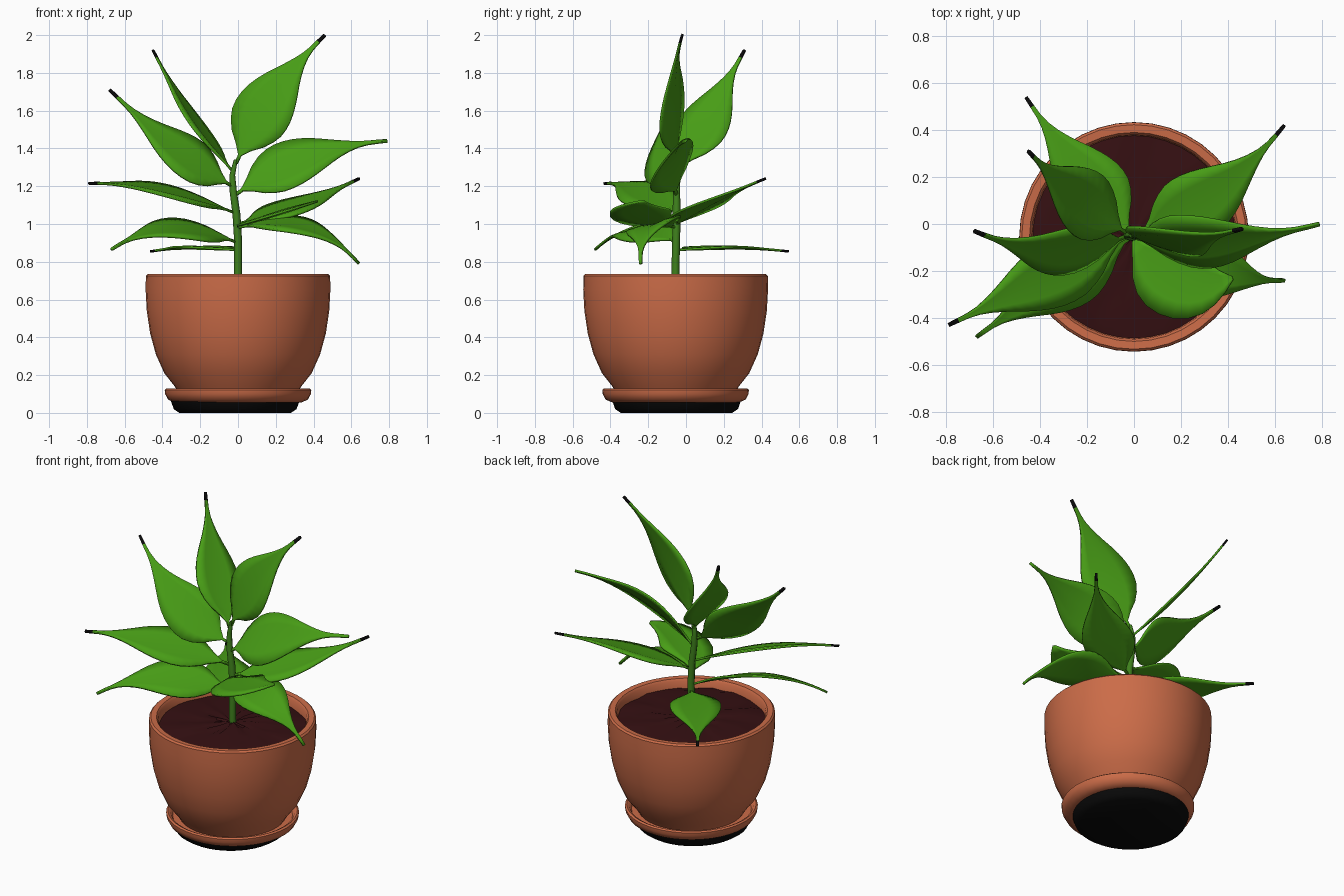
import bpy, bmesh, math, random
from mathutils import Vector

random.seed(4)
if "Cube" in bpy.data.objects:
    bpy.data.objects.remove(bpy.data.objects["Cube"], do_unlink=True)


def material(name, colour):
    m = bpy.data.materials.new(name)
    m.use_nodes = True
    m.diffuse_color = (*colour, 1)
    bsdf = m.node_tree.nodes["Principled BSDF"]
    bsdf.inputs["Base Color"].default_value = (*colour, 1)
    bsdf.inputs["Roughness"].default_value = 0.8
    return m


TERRACOTTA = material("terracotta", (0.60, 0.15, 0.065))
SOIL = material("dark soil", (0.035, 0.005, 0.006))
BLACK = material("black", (0.003, 0.003, 0.003))
GREEN = material("leaf green", (0.065, 0.34, 0.008))
STEM = material("stem green", (0.05, 0.22, 0.012))


def finish(name, bm, mats, angle=40):
    bmesh.ops.recalc_face_normals(bm, faces=bm.faces)
    mesh = bpy.data.meshes.new(name)
    bm.to_mesh(mesh)
    bm.free()
    obj = bpy.data.objects.new(name, mesh)
    bpy.context.collection.objects.link(obj)
    for m in mats:
        mesh.materials.append(m)
    bpy.ops.object.select_all(action="DESELECT")
    obj.select_set(True)
    bpy.context.view_layer.objects.active = obj
    bpy.ops.object.shade_smooth_by_angle(angle=math.radians(angle))
    return obj


def lathe(name, profile, mat, centre, noise=0.0, steps=40):
    """Spin (radius, height) points round a vertical axis."""
    bm = bmesh.new()
    rings = []
    for r, z in profile:
        ring = []
        for i in range(steps):
            a = math.tau * i / steps
            dz = random.uniform(-noise, noise)
            ring.append(bm.verts.new((centre[0] + r * math.cos(a),
                                      centre[1] + r * math.sin(a), z + dz)))
        rings.append(ring)
    for lo, hi in zip(rings, rings[1:]):
        for i in range(steps):
            j = (i + 1) % steps
            bm.faces.new((lo[i], lo[j], hi[j], hi[i]))
    bmesh.ops.remove_doubles(bm, verts=bm.verts, dist=0.0005)
    return finish(name, bm, [mat])


# Pot, soil, saucer and its dark foot
AXIS = (0, -0.055)
lathe("pot", [(0, 0.10), (0.31, 0.10), (0.335, 0.14), (0.39, 0.21), (0.435, 0.31),
              (0.465, 0.42), (0.483, 0.54), (0.489, 0.65), (0.488, 0.725),
              (0.478, 0.735), (0.445, 0.733), (0.435, 0.72), (0.43, 0.66), (0, 0.655)],
      TERRACOTTA, AXIS)
lathe("soil", [(0.434, 0.675), (0.37, 0.685), (0.29, 0.69), (0.2, 0.695), (0.1, 0.7), (0, 0.7)],
      SOIL, AXIS, noise=0.008)
lathe("saucer", [(0, 0.055), (0.335, 0.055), (0.37, 0.07), (0.386, 0.1), (0.388, 0.122),
                 (0.378, 0.13), (0.362, 0.122), (0.35, 0.1), (0, 0.1)], TERRACOTTA, AXIS)
lathe("saucer_foot", [(0, 0), (0.295, 0.0), (0.325, 0.02), (0.34, 0.062), (0, 0.062)],
      BLACK, (-0.015, -0.05))


def tube(name, points, mat):
    """Tapered tube along points given as (x, y, z, radius)."""
    curve = bpy.data.curves.new(name, "CURVE")
    curve.dimensions = "3D"
    curve.bevel_depth = 1
    curve.bevel_resolution = 2
    curve.use_fill_caps = True
    spline = curve.splines.new("POLY")
    spline.points.add(len(points) - 1)
    for p, (x, y, z, r) in zip(spline.points, points):
        p.co = (x, y, z, 1)
        p.radius = r
    spline.use_smooth = True
    curve.materials.append(mat)
    obj = bpy.data.objects.new(name, curve)
    bpy.context.collection.objects.link(obj)


# Main stem
tube("stem", [(0, -0.055, 0.67, 0.022), (0, -0.055, 0.8, 0.021), (0, -0.052, 0.92, 0.021),
              (-0.008, -0.05, 1.05, 0.021), (-0.025, -0.05, 1.17, 0.019),
              (-0.03, -0.045, 1.26, 0.015), (-0.012, -0.048, 1.34, 0.01)], STEM)

# Blade width from stalk to drip tip, as a share of the half width
POINTED = [0.05, 0.05, 0.3, 0.62, 0.83, 0.96, 1, 0.98, 0.91, 0.8,
           0.66, 0.5, 0.35, 0.22, 0.12, 0.07, 0.06, 0.05]
ROUNDED = [0.05, 0.3, 0.62, 0.85, 0.97, 1, 0.98, 0.9, 0.76, 0.55, 0.3, 0.05]
ACROSS = (-1, -0.55, 0, 0.55, 1)


def leaf(name, base, mid, tip, half, facing, black_tip=True, shape=POINTED):
    base, mid, tip = Vector(base), Vector(mid), Vector(tip)
    ctrl = 2 * mid - (base + tip) / 2
    bm = bmesh.new()
    rows = []
    last = len(shape) - 1
    for k, share in enumerate(shape):
        t = k / last
        p = base * (1 - t) ** 2 + ctrl * 2 * t * (1 - t) + tip * t * t
        along = ((ctrl - base) * (1 - t) + (tip - ctrl) * t).normalized()
        side = along.cross(Vector(facing)).normalized()
        up = side.cross(along)
        w = half * share
        # Shallow fold along the midrib, edges rolled slightly down
        rows.append([bm.verts.new(p + side * (s * w) + up * w * (0.22 * abs(s) - 0.16 * s * s - 0.04))
                     for s in ACROSS])
    for k, (a, b) in enumerate(zip(rows, rows[1:])):
        for i in range(len(ACROSS) - 1):
            f = bm.faces.new((a[i], a[i + 1], b[i + 1], b[i]))
            f.material_index = int(black_tip and k >= last - 1)
    obj = finish(name, bm, [GREEN, BLACK], 60)
    solid = obj.modifiers.new("thickness", "SOLIDIFY")
    solid.thickness = 0.012
    solid.offset = 0


# Leaves, from the top of the plant downwards
leaf("top_leaf", (-0.01, -0.05, 1.32), (0.19, -0.07, 1.68), (0.46, -0.02, 2.0), 0.165, (-0.32, -1, 0.24))
leaf("back_upper_leaf", (-0.03, -0.04, 1.28), (-0.26, 0.13, 1.59), (-0.45, 0.31, 1.92), 0.145, (0.75, -0.2, 0.6))
leaf("right_upper_leaf", (-0.03, -0.05, 1.2), (-0.34, -0.11, 1.41), (-0.68, -0.03, 1.71), 0.15, (0.35, -0.7, 0.6))
leaf("left_upper_leaf", (-0.02, -0.05, 1.15), (0.36, -0.07, 1.35), (0.79, 0, 1.44), 0.165, (-0.2, -0.75, 0.65), False)
leaf("right_middle_leaf", (-0.02, -0.05, 1.06), (-0.42, -0.25, 1.18), (-0.79, -0.43, 1.215), 0.15, (-0.1, -0.35, 0.9))
leaf("left_back_leaf", (0, -0.05, 1.0), (0.34, 0.13, 1.11), (0.64, 0.42, 1.24), 0.15, (-0.1, -0.25, 0.95))
leaf("small_round_leaf", (0, -0.07, 0.99), (0.19, -0.24, 1.05), (0.42, -0.23, 1.12), 0.165,
     (-0.27, -0.03, 0.95), False, ROUNDED)
leaf("left_drooping_leaf", (0, -0.06, 0.98), (0.36, -0.2, 0.98), (0.64, -0.24, 0.79), 0.145, (0.3, -0.35, 0.85), False)
leaf("right_lower_leaf", (0, -0.05, 0.9), (-0.36, -0.27, 0.97), (-0.67, -0.48, 0.865), 0.15, (-0.2, -0.5, 0.8), False)
leaf("back_lower_leaf", (0, -0.05, 0.86), (-0.23, 0.22, 0.875), (-0.46, 0.54, 0.855), 0.15, (0, 0, 1))
